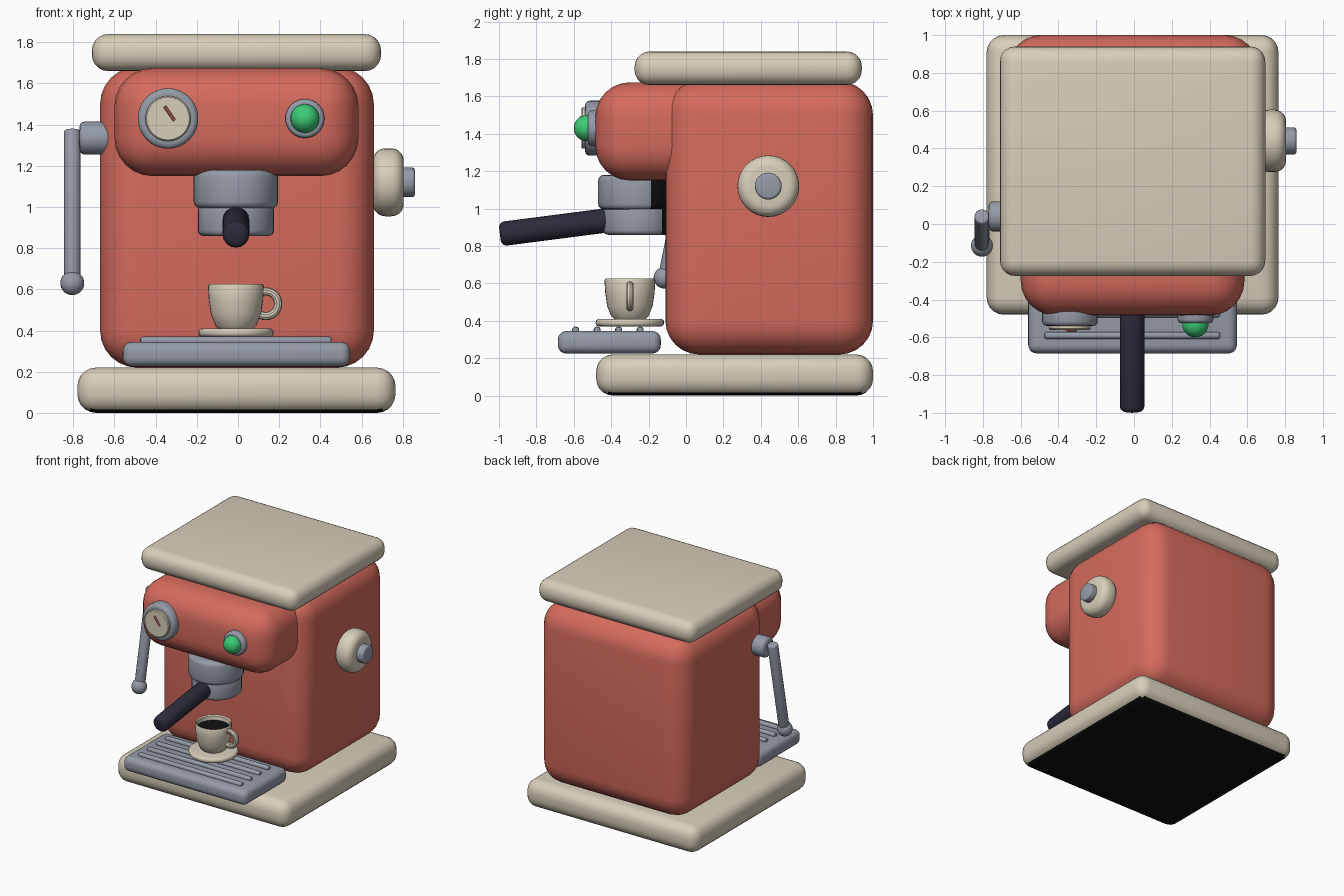
import bpy, math
from mathutils import Vector

cube = bpy.data.objects.get("Cube")
if cube:
    bpy.data.objects.remove(cube)


def material(name, r, g, b):
    m = bpy.data.materials.new(name)
    m.use_nodes = True
    m.diffuse_color = (r, g, b, 1)
    m.node_tree.nodes["Principled BSDF"].inputs["Base Color"].default_value = (r, g, b, 1)
    return m


RED = material("coral red", 0.67, 0.147, 0.11)
CREAM = material("cream", 0.69, 0.62, 0.49)
STEEL = material("steel grey", 0.3, 0.33, 0.39)
DARK = material("dark handle", 0.027, 0.024, 0.043)
GREEN = material("lamp green", 0.045, 0.6, 0.18)
BLACK = material("black", 0.005, 0.005, 0.005)


def finish(name, mat, bevel=0, segments=4):
    """Name, colour, bevel and smooth the active object."""
    o = bpy.context.object
    o.name = name
    o.data.materials.append(mat)
    if bevel:
        b = o.modifiers.new("round", "BEVEL")
        b.width, b.segments = bevel, segments
        b.limit_method = "ANGLE"
        b.angle_limit = math.radians(40)
        bpy.ops.object.modifier_apply(modifier="round")
    bpy.ops.object.shade_smooth_by_angle(angle=math.radians(35))
    return o


def box(name, mat, xs, ys, zs, bevel, segments=5):
    spans = (xs, ys, zs)
    bpy.ops.mesh.primitive_cube_add(size=1, location=[sum(s) / 2 for s in spans])
    bpy.context.object.scale = [s[1] - s[0] for s in spans]
    bpy.ops.object.transform_apply(location=True, rotation=True, scale=True)
    return finish(name, mat, bevel, segments)


def rod(name, mat, start, end, radius, bevel=0, sides=32, segments=3):
    a, b = Vector(start), Vector(end)
    bpy.ops.mesh.primitive_cylinder_add(
        vertices=sides, radius=radius, depth=(b - a).length, location=(a + b) / 2,
        rotation=(b - a).to_track_quat("Z", "Y").to_euler())
    bpy.ops.object.transform_apply(location=True, rotation=True, scale=True)
    return finish(name, mat, bevel, segments)


def ball(name, mat, centre, radius):
    bpy.ops.mesh.primitive_uv_sphere_add(segments=24, ring_count=16, radius=radius, location=centre)
    bpy.ops.object.transform_apply(location=True, rotation=True, scale=True)
    return finish(name, mat)


def lathe(name, mat, profile, centre, sides=32):
    """Turn an (r, z) profile around a vertical axis."""
    x, y = centre
    verts = [(x + r * math.cos(t), y + r * math.sin(t), z) for r, z in profile
             for t in [math.tau * i / sides for i in range(sides)]]
    faces = [(k * sides + i, k * sides + (i + 1) % sides,
              (k + 1) * sides + (i + 1) % sides, (k + 1) * sides + i)
             for k in range(len(profile) - 1) for i in range(sides)]
    mesh = bpy.data.meshes.new(name)
    mesh.from_pydata(verts, [], faces)
    o = bpy.data.objects.new(name, mesh)
    bpy.context.collection.objects.link(o)
    bpy.ops.object.select_all(action="DESELECT")
    o.select_set(True)
    bpy.context.view_layer.objects.active = o
    return finish(name, mat)


def blacken(o, rule):
    o.data.materials.append(BLACK)
    for p in o.data.polygons:
        if rule(p):
            p.material_index = 1


# Housing
base = box("base", CREAM, (-0.78, 0.765), (-0.48, 1.0), (0, 0.22), 0.09)
blacken(base, lambda p: p.normal.z < -0.85)
box("body", RED, (-0.67, 0.66), (-0.11, 1.0), (0.22, 1.68), 0.18, 6)
box("head", RED, (-0.60, 0.585), (-0.485, 0.25), (1.15, 1.675), 0.185, 6)
box("top_plate", CREAM, (-0.71, 0.695), (-0.275, 0.94), (1.66, 1.84), 0.08)

# Pressure gauge and lamp
gx, lx, gz = -0.34, 0.325, 1.43
rod("gauge_rim", STEEL, (gx, -0.42, gz), (gx, -0.54, gz), 0.147, 0.025)
rod("gauge_face", CREAM, (gx, -0.45, gz), (gx, -0.56, gz), 0.11, 0.006, segments=1)
rod("gauge_needle", RED, (-0.357, -0.561, 1.49), (-0.308, -0.561, 1.42), 0.008, sides=8)
rod("lamp_rim", STEEL, (lx, -0.42, gz), (lx, -0.525, gz), 0.095, 0.02)
ball("lamp", GREEN, (lx, -0.53, gz), 0.07)

# Brewing group and its handle
cx = -0.01
group = rod("group_head", STEEL, (cx, -0.265, 0.995), (cx, -0.265, 1.18), 0.205, 0.03)
holder = rod("filter_holder", STEEL, (cx, -0.258, 0.86), (cx, -0.258, 1.01), 0.185, 0.025)
for part, limit in ((group, -0.19), (holder, -0.13)):
    blacken(part, lambda p: p.center.y > limit)
rod("filter_handle", DARK, (cx, -0.36, 0.945), (cx, -0.995, 0.863), 0.065, 0.03, 16)

# Drip tray with ribs
tray = box("drip_tray", STEEL, (-0.56, 0.545), (-0.685, -0.135), (0.225, 0.345), 0.045)
blacken(tray, lambda p: p.normal.z < -0.9)
for i in range(4):
    y = -0.59 + 0.115 * i
    rod("tray_rib", STEEL, (-0.475, y, 0.35), (0.455, y, 0.35), 0.02, 0.012, 10, 2)

# Cup and saucer
cup = (cx, -0.3)
rod("saucer", CREAM, (*cup, 0.37), (*cup, 0.41), 0.183, 0.017)
lathe("cup", CREAM, [(0.001, 0.405), (0.08, 0.405), (0.1, 0.425), (0.122, 0.48), (0.132, 0.55),
                     (0.136, 0.615), (0.131, 0.625), (0.122, 0.615), (0.115, 0.55), (0.1, 0.5)], cup)
rod("coffee", BLACK, (*cup, 0.56), (*cup, 0.585), 0.119)
bpy.ops.mesh.primitive_torus_add(major_segments=28, minor_segments=10, major_radius=0.06,
                                 minor_radius=0.02, location=(0.135, -0.3, 0.53),
                                 rotation=(math.pi / 2, 0, 0))
finish("cup_handle", CREAM)

# Steam lever on the right side
rod("lever_pivot", STEEL, (-0.60, 0.04, 1.335), (-0.77, 0.04, 1.335), 0.08, 0.025, 20)
rod("lever_arm", STEEL, (-0.805, 0.04, 1.375), (-0.805, -0.11, 0.63), 0.04, 0.012, 16)
ball("lever_tip", STEEL, (-0.805, -0.115, 0.63), 0.058)

# Side knob
rod("knob", CREAM, (0.655, 0.44, 1.12), (0.805, 0.44, 1.12), 0.165, 0.06, 32, 5)
rod("knob_cap", STEEL, (0.78, 0.44, 1.12), (0.86, 0.44, 1.12), 0.072, 0.015, 24)
